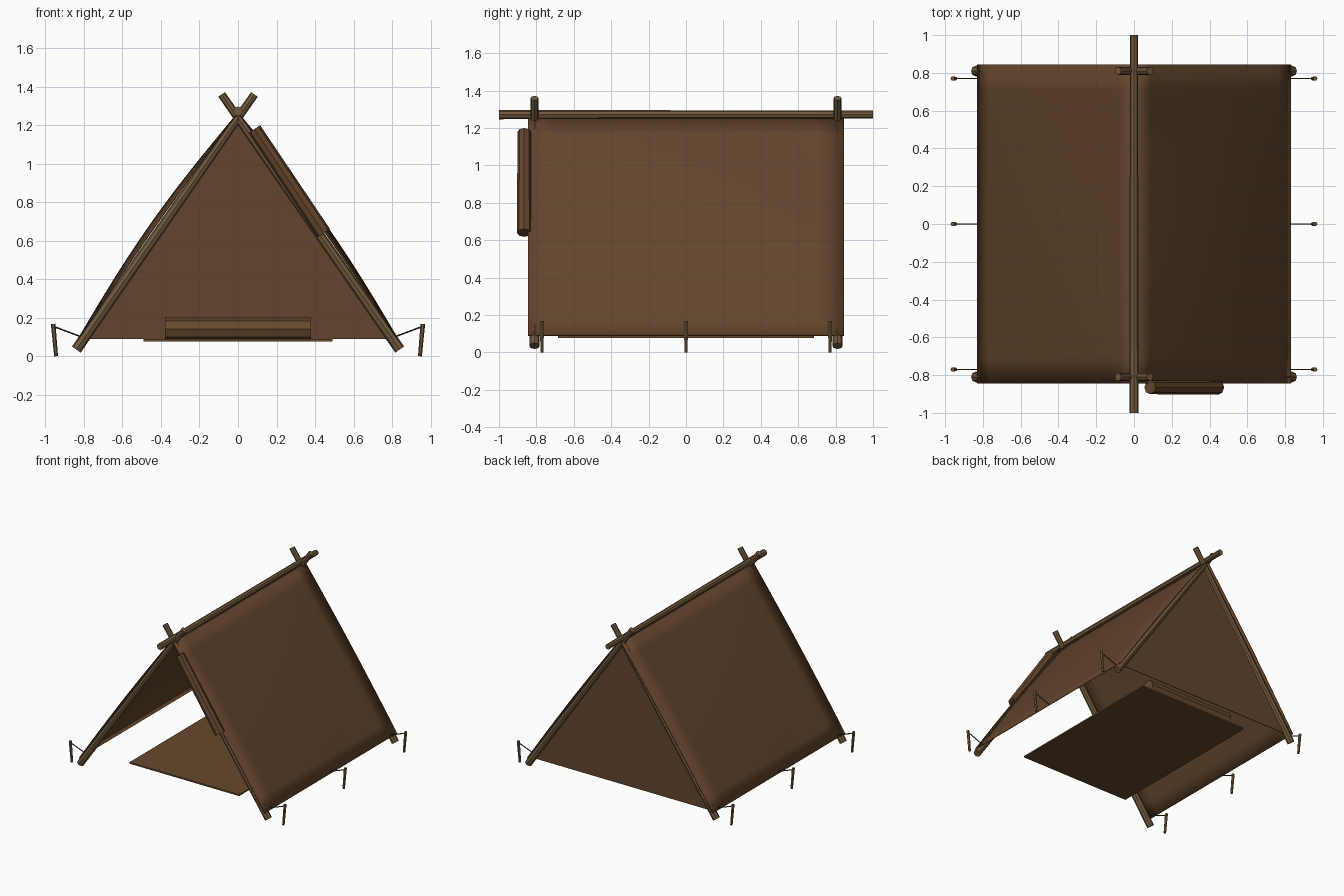
import bpy, bmesh, math
from mathutils import Vector

if "Cube" in bpy.data.objects:
    bpy.data.objects.remove(bpy.data.objects["Cube"])


def material(name, rgb):
    m = bpy.data.materials.new(name)
    m.diffuse_color = (*rgb, 1)
    m.use_nodes = True
    m.node_tree.nodes["Principled BSDF"].inputs["Base Color"].default_value = m.diffuse_color
    return m


HIDE = material("brown hide", (0.125, 0.060, 0.025))
WOOD = material("pole wood", (0.170, 0.100, 0.046))
ROPE = material("dark rope", (0.085, 0.050, 0.024))
MAT = material("bedding", (0.130, 0.066, 0.026))


def finish(name, bm, mat, angle=30):
    bmesh.ops.recalc_face_normals(bm, faces=bm.faces[:])
    me = bpy.data.meshes.new(name)
    bm.to_mesh(me)
    bm.free()
    ob = bpy.data.objects.new(name, me)
    bpy.context.collection.objects.link(ob)
    me.materials.append(mat)
    if angle:
        bpy.ops.object.select_all(action='DESELECT')
        bpy.context.view_layer.objects.active = ob
        ob.select_set(True)
        bpy.ops.object.shade_smooth_by_angle(angle=math.radians(angle))
    return ob


def rod(name, a, b, r1, r2, mat, sides=8):
    """Tapered stick from a to b."""
    a, b = Vector(a), Vector(b)
    d = b - a
    bm = bmesh.new()
    bmesh.ops.create_cone(bm, cap_ends=True, segments=sides, radius1=r1, radius2=r2, depth=d.length)
    bmesh.ops.transform(bm, verts=bm.verts[:],
                        matrix=d.to_track_quat('Z', 'Y').to_matrix().to_4x4())
    bmesh.ops.translate(bm, verts=bm.verts[:], vec=(a + b) / 2)
    return finish(name, bm, mat, 0)


def side_cloth(name, s):
    """Sloping sheet that billows outward, most of all in the middle."""
    top, foot = Vector((0.012 * s, 0, 1.25)), Vector((0.83 * s, 0, 0.09))
    out = Vector((0.817 * s, 0, 0.576))
    n = 12
    bm = bmesh.new()
    rows = []
    for i in range(n + 1):
        u, row = i / n, []
        for j in range(n + 1):
            v = j / n
            puff = math.sin(math.pi * u) * (0.010 + 0.026 * math.sin(math.pi * v))
            p = top.lerp(foot, u) + out * puff
            p.y = -0.845 + 1.69 * v
            row.append(bm.verts.new(p))
        rows.append(row)
    for i in range(n):
        for j in range(n):
            bm.faces.new((rows[i][j], rows[i + 1][j], rows[i + 1][j + 1], rows[i][j + 1]))
    ob = finish(name, bm, HIDE)
    mod = ob.modifiers.new("thickness", 'SOLIDIFY')
    mod.thickness = 0.005
    mod.offset = 0


# Pole frame
rod("ridge_pole", (0, -1, 1.272), (0, 1, 1.272), 0.025, 0.021, WOOD)
for y, end in ((-0.81, "front"), (0.81, "back")):
    for s, side in ((-1, "left"), (1, "right")):
        rod(f"{end}_{side}_pole", (0.84 * s, y, 0.035), (-0.085 * s, y, 1.36), 0.028, 0.021, WOOD)

# Side sheets
for s, side in ((-1, "left"), (1, "right")):
    side_cloth(f"{side}_cloth", s)

# Back wall
bm = bmesh.new()
bm.faces.new([bm.verts.new(p) for p in ((-0.8, 0.81, 0.09), (0.8, 0.81, 0.09), (0, 0.81, 1.24))])
wall = finish("back_wall", bm, HIDE, 0)
mod = wall.modifiers.new("thickness", 'SOLIDIFY')
mod.thickness = 0.005
mod.offset = 0

# Rolled-up door flap
rod("rolled_door_flap", (0.085, -0.865, 1.18), (0.445, -0.865, 0.64), 0.036, 0.039, HIDE)

# Sleeping mat and rolled pillow
bm = bmesh.new()
bmesh.ops.create_cube(bm, size=1)
for v in bm.verts:
    v.co = Vector((v.co.x * 0.98, v.co.y * 1.37, 0.083 + v.co.z * 0.012))
finish("sleeping_mat", bm, MAT, 0)
rod("bedroll_pillow", (-0.38, 0.61, 0.142), (0.38, 0.61, 0.142), 0.06, 0.06, MAT)

# Tent pegs and guy ropes
for s, side in ((-1, "left"), (1, "right")):
    for k, y in enumerate((-0.77, 0, 0.77), 1):
        rod(f"{side}_peg_{k}", (0.945 * s, y, 0), (0.96 * s, y, 0.168), 0.010, 0.012, WOOD, 6)
        rod(f"{side}_guy_rope_{k}", (0.82 * s, y, 0.103), (0.958 * s, y, 0.155), 0.004, 0.004, ROPE, 6)
